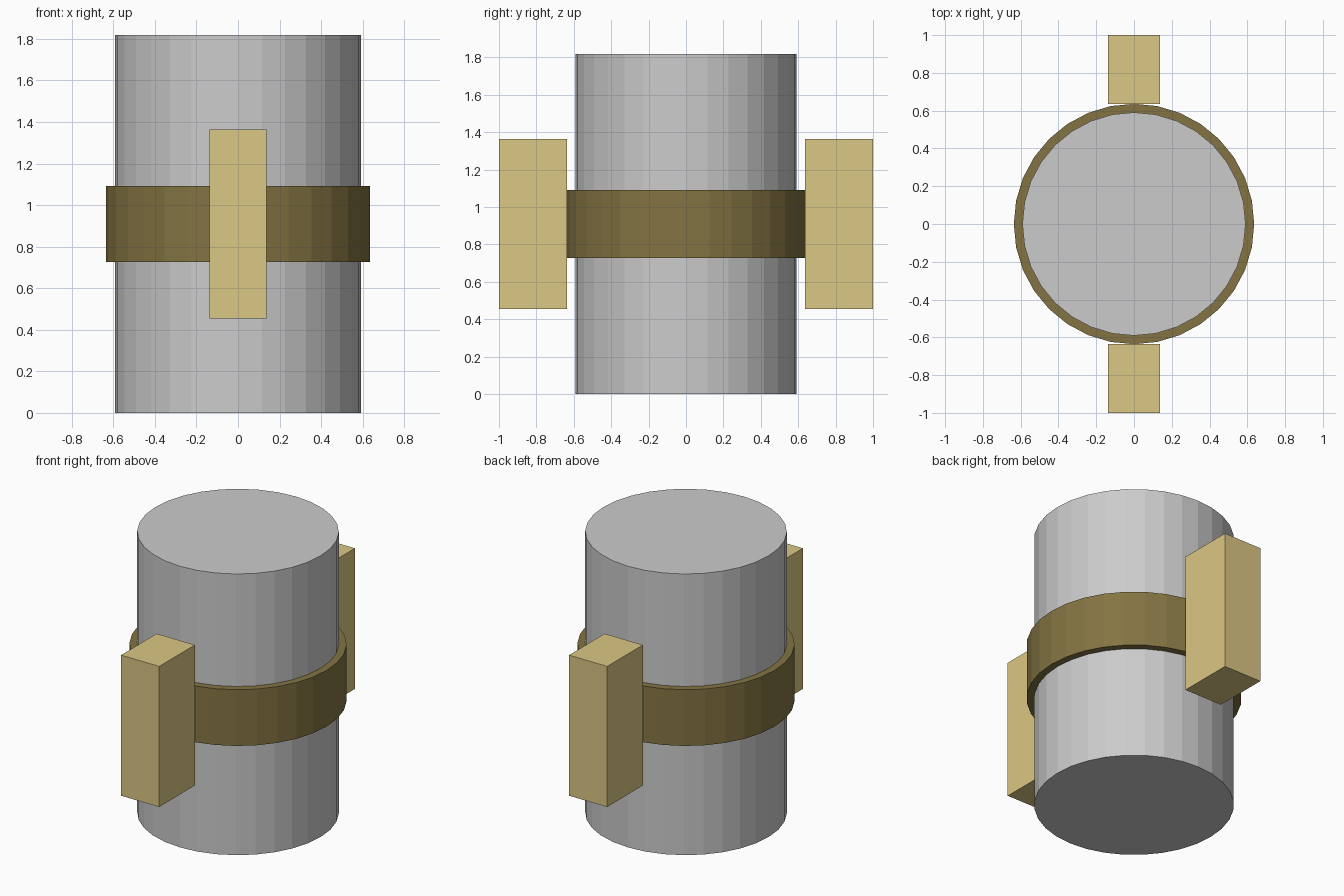
import bpy
import math

if "Cube" in bpy.data.objects:
    bpy.data.objects.remove(bpy.data.objects["Cube"])

U = 1 / 1.1      # model unit: overall depth 2.2 scaled to 2
MID = 1.0 * U    # height of the band and block centres


def material(name, rgb):
    mat = bpy.data.materials.new(name)
    mat.diffuse_color = (*rgb, 1)
    mat.use_nodes = True
    mat.node_tree.nodes["Principled BSDF"].inputs["Base Color"].default_value = mat.diffuse_color
    return mat


def drum(name, radius, height, z, mat=None):
    bpy.ops.mesh.primitive_cylinder_add(vertices=32, radius=radius * U,
                                        depth=height * U, location=(0, 0, z))
    obj = bpy.context.object
    obj.name = name
    if mat:
        obj.data.materials.append(mat)
    return obj


def block(name, size, location, mat):
    bpy.ops.mesh.primitive_cube_add(size=1, location=location)
    obj = bpy.context.object
    obj.name = name
    obj.scale = [s * U for s in size]
    obj.data.materials.append(mat)
    return obj


dark_brass = material("dark_brass", (0.23, 0.175, 0.055))
light_brass = material("light_brass", (0.71, 0.57, 0.23))

# Main drum and the band around its middle
drum("body", 0.65, 2.0, MID)
drum("band", 0.70, 0.4, MID, dark_brass)

# Upright blocks touching the band at front and back
for name, side in (("front_block", -1), ("back_block", 1)):
    block(name, (0.3, 0.4, 1.0), (0, side * 0.9 * U, 0.5 * 2 * U), light_brass)
